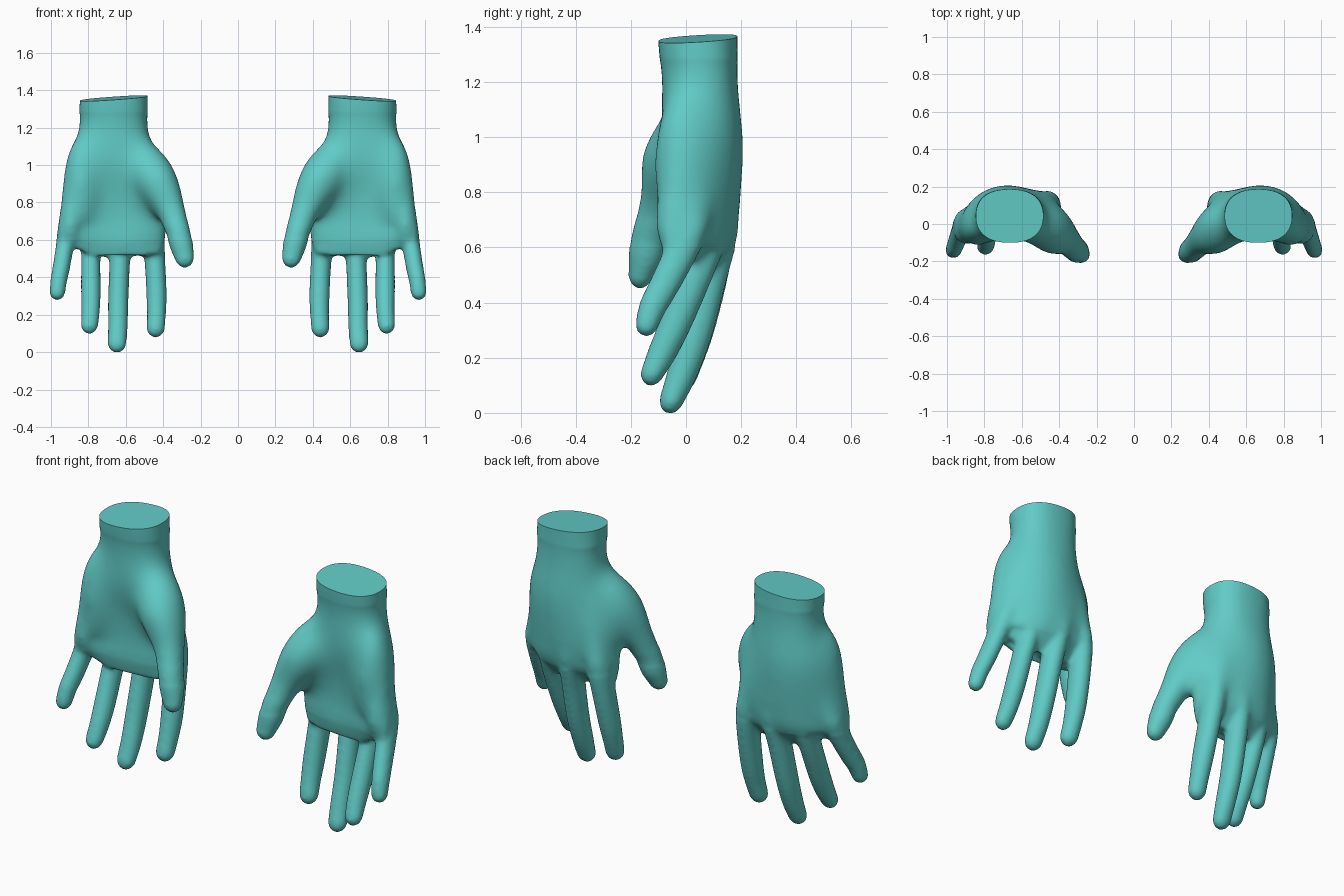
import bpy, bmesh
from math import sin, cos, pi
from mathutils import Vector

if "Cube" in bpy.data.objects:
    bpy.data.objects.remove(bpy.data.objects["Cube"])

SIDES = 28


def smooth_rows(rows, steps=6):
    """Catmull-Rom interpolation of equal-length number tuples."""
    out = []
    n = len(rows)
    for i in range(n - 1):
        a, b, c, d = (rows[max(i - 1, 0)], rows[i], rows[i + 1], rows[min(i + 2, n - 1)])
        for s in range(steps):
            t = s / steps
            out.append([0.5 * (2 * q + (r - p) * t + (2 * p - 5 * q + 4 * r - w) * t * t
                               + (3 * q - p - 3 * r + w) * t ** 3)
                        for p, q, r, w in zip(a, b, c, d)])
    out.append(list(rows[-1]))
    return out


def skin(bm, rings):
    """Bridge rings of points into a closed skin."""
    vs = [[bm.verts.new(p) for p in ring] for ring in rings]
    for a, b in zip(vs, vs[1:]):
        for i in range(SIDES):
            j = (i + 1) % SIDES
            bm.faces.new((a[i], a[j], b[j], b[i]))
    bm.faces.new(vs[0][::-1])
    bm.faces.new(vs[-1])


def finger(bm, rows, fat=.003):
    """Round-tipped tube along rows of (x, y, z, half width, half depth)."""
    rows = [(x, y, z, a + fat, b + fat) for x, y, z, a, b in smooth_rows(rows)]
    pts = [Vector(r[:3]) for r in rows]
    end, tip = pts[-1], (pts[-1] - pts[-2]).normalized()
    rx, ry = rows[-1][3:]
    for k in range(1, 7):
        a = k / 6.3 * pi / 2
        pts.append(end + tip * (rx + .003) * sin(a))
        rows.append((0, 0, 0, rx * cos(a), ry * cos(a)))
    rings = []
    for i, p in enumerate(pts):
        t = (pts[min(i + 1, len(pts) - 1)] - pts[max(i - 1, 0)]).normalized()
        u = (Vector((1, 0, 0)) - t * t.x).normalized()
        v = t.cross(u)
        rings.append([p + u * rows[i][3] * cos(2 * pi * k / SIDES)
                      + v * rows[i][4] * sin(2 * pi * k / SIDES) for k in range(SIDES)])
    skin(bm, rings)


def pad(bm, centre, radii):
    """Fleshy ellipsoid."""
    new = bmesh.ops.create_uvsphere(bm, u_segments=24, v_segments=16, radius=1)["verts"]
    for v in new:
        v.co = Vector([c + r * q for c, r, q in zip(centre, radii, v.co)])


bm = bmesh.new()

# wrist and palm: z, x min, x max, y front, y back, inner arch, outer arch
palm = [(1.45, .483, .847, -.105, .187, 0, 0), (1.33, .483, .847, -.10, .187, 0, 0),
        (1.20, .478, .852, -.088, .19, 0, 0), (1.12, .463, .872, -.09, .198, .02, .02),
        (1.00, .44, .925, -.085, .212, .05, .07), (.85, .405, .95, -.055, .208, .05, .11),
        (.72, .385, .958, -.045, .193, .03, .12), (.60, .387, .96, -.05, .165, .01, .11),
        (.50, .41, .92, -.03, .08, .0, .06)]
rings = []
for z, x0, x1, y0, y1, arch_in, arch_out in smooth_rows(palm):
    ring = []
    for k in range(SIDES):
        c, s = cos(2 * pi * k / SIDES), sin(2 * pi * k / SIDES)
        c, s = [abs(q) ** .85 * (1 if q > 0 else -1) for q in (c, s)]
        lift = (.08 if c > 0 else .03) * c * c if z < .6 else 0
        arch = arch_out if c > 0 else arch_in
        ring.append(Vector(((x0 + x1) / 2 + (x1 - x0) / 2 * c,
                            (y0 + y1) / 2 + (y1 - y0) / 2 * s - arch * c * c, z + lift)))
    rings.append(ring)
skin(bm, rings)

# heel of the palm, edge of the palm, web beside the thumb
pad(bm, (.835, -.015, .90), (.105, .108, .27))
pad(bm, (.895, -.03, .72), (.065, .085, .17))
pad(bm, (.45, .04, .84), (.075, .09, .2))

# index, middle, ring and little fingers, running up into the back of the hand
finger(bm, [(.53, .10, 1.05, .05, .06), (.488, .11, .83, .06, .068), (.46, .103, .66, .062, .074),
            (.445, .085, .50, .053, .066), (.436, .045, .31, .052, .058),
            (.436, .015, .20, .048, .05), (.44, -.008, .128, .047, .044)])
finger(bm, [(.62, .13, 1.05, .05, .07), (.61, .128, .83, .055, .07), (.62, .112, .66, .060, .076),
            (.632, .08, .49, .053, .066), (.64, .03, .28, .052, .060),
            (.642, -.015, .14, .050, .052), (.647, -.052, .047, .048, .042)])
finger(bm, [(.71, .12, 1.05, .05, .07), (.74, .11, .83, .052, .068), (.77, .085, .67, .056, .07),
            (.786, .04, .52, .049, .062), (.787, -.035, .33, .05, .056),
            (.788, -.085, .22, .047, .05), (.794, -.122, .144, .044, .04)])
finger(bm, [(.80, .08, 1.05, .05, .06), (.86, .045, .83, .052, .06), (.905, .015, .68, .054, .066),
            (.925, -.025, .57, .046, .058), (.945, -.085, .45, .044, .052),
            (.958, -.12, .385, .042, .048), (.966, -.142, .320, .040, .04)])
# thumb with its fleshy root
finger(bm, [(.56, .04, 1.12, .07, .08), (.495, .0, 1.0, .122, .12), (.425, -.045, .89, .117, .13),
            (.362, -.085, .77, .085, .09), (.325, -.125, .66, .065, .068),
            (.302, -.145, .57, .060, .062), (.286, -.163, .503, .049, .044)])

bmesh.ops.recalc_face_normals(bm, faces=bm.faces)
raw = bpy.data.meshes.new("hand_parts")
bm.to_mesh(raw)
bm.free()
work = bpy.data.objects.new("hand_parts", raw)
bpy.context.collection.objects.link(work)

# melt the parts into one skin
rm = work.modifiers.new("melt", 'REMESH')
rm.mode = 'VOXEL'
rm.voxel_size = .011
sm = work.modifiers.new("soften", 'SMOOTH')
sm.factor = .5
sm.iterations = 14
dg = bpy.context.evaluated_depsgraph_get()
mesh = bpy.data.meshes.new_from_object(work.evaluated_get(dg))
bpy.data.objects.remove(work)

# soften the palm more than the fingers
bm = bmesh.new()
bm.from_mesh(mesh)
for low, high, times in ((.74, 1.25, 60), (.68, 1.28, 40), (.6, 1.28, 15)):
    zone = [v for v in bm.verts if low < v.co.z < high]
    for _ in range(times):
        bmesh.ops.smooth_vert(bm, verts=zone, factor=.5,
                              use_axis_x=True, use_axis_y=True, use_axis_z=True)

# cut the wrist with a slightly sloping flat end
bmesh.ops.bisect_plane(bm, geom=bm.verts[:] + bm.edges[:] + bm.faces[:], plane_co=(.665, .04, 1.356),
                       plane_no=(.07, -.06, 1), clear_outer=True)
bmesh.ops.holes_fill(bm, edges=[e for e in bm.edges if e.is_boundary], sides=0)
low = min(v.co.z for v in bm.verts)
bmesh.ops.translate(bm, verts=bm.verts, vec=(0, 0, -low))
bmesh.ops.recalc_face_normals(bm, faces=bm.faces)

mat = bpy.data.materials.new("teal")
mat.diffuse_color = (.12, .60, .57, 1)
mat.use_nodes = True
mat.node_tree.nodes["Principled BSDF"].inputs["Base Color"].default_value = mat.diffuse_color

# two mirrored hands
for name, side in (("right_hand", 1), ("left_hand", -1)):
    me = bpy.data.meshes.new(name)
    copy = bm.copy()
    if side < 0:
        bmesh.ops.scale(copy, verts=copy.verts, vec=(-1, 1, 1))
        bmesh.ops.reverse_faces(copy, faces=copy.faces)
    copy.to_mesh(me)
    copy.free()
    me.materials.append(mat)
    ob = bpy.data.objects.new(name, me)
    bpy.context.collection.objects.link(ob)
    bpy.ops.object.select_all(action='DESELECT')
    ob.select_set(True)
    bpy.context.view_layer.objects.active = ob
    bpy.ops.object.shade_smooth_by_angle(angle=.8)
bm.free()
